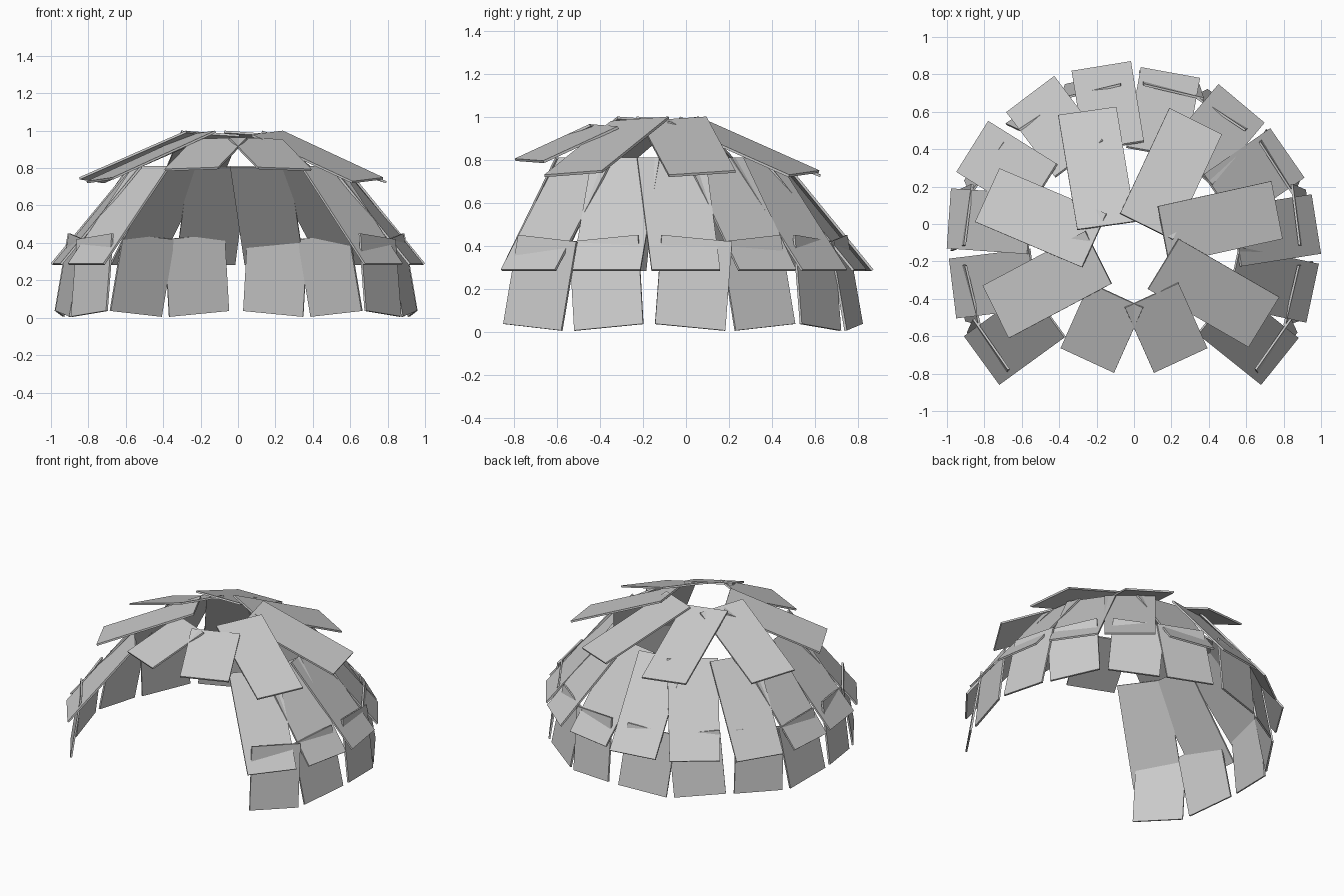
import bpy, bmesh
from math import radians, cos, sin
from mathutils import Vector, Matrix

if "Cube" in bpy.data.objects:
    bpy.data.objects.remove(bpy.data.objects["Cube"], do_unlink=True)

grey = bpy.data.materials.new("plain_grey")
grey.use_nodes = True
COLOR = (0.6, 0.6, 0.6, 1)
grey.diffuse_color = COLOR
grey.node_tree.nodes["Principled BSDF"].inputs["Base Color"].default_value = COLOR
THICK = 0.012


def panel(name, x, y, z, yaw, run, rise, width, roll=0, bank=0):
    """Thin board whose lower edge centre is x, y, z, leaning inward by run and up by rise."""
    a = radians(yaw)
    out = Vector((cos(a), sin(a), 0))
    side = Vector((-sin(a), cos(a), 0))
    up = Vector((0, 0, rise)) - out * run
    length = up.length
    up.normalize()
    frame = Matrix((side, up, side.cross(up))).transposed().to_4x4()
    frame = frame @ Matrix.Rotation(radians(roll), 4, 'Z') @ Matrix.Rotation(radians(bank), 4, 'Y')
    bm = bmesh.new()
    bmesh.ops.create_cube(bm, size=1)
    bmesh.ops.translate(bm, verts=bm.verts, vec=(0, 0.5, -0.5))
    bmesh.ops.scale(bm, verts=bm.verts, vec=(width, length, THICK))
    bmesh.ops.transform(bm, verts=bm.verts, matrix=Matrix.Translation((x, y, z)) @ frame)
    mesh = bpy.data.meshes.new(name)
    bm.to_mesh(mesh)
    bm.free()
    mesh.materials.append(grey)
    bpy.context.collection.objects.link(bpy.data.objects.new(name, mesh))


# Bottom ring: near-upright boards, mirrored, tipped alternately
bottom = [(0.78, -0.715, -34), (0.92, -0.36, -14), (0.94, 0.02, 8),
          (0.80, 0.37, 32), (0.53, 0.63, 57), (0.19, 0.785, 76)]
for i, (x, y, yaw) in enumerate(bottom):
    roll = -5.5 if i % 2 == 0 else 5.5
    panel("bottom_panel_left", x, y, 0.022, yaw, 0.065, 0.415, 0.33, roll)
    panel("bottom_panel_right", -x - 0.02, y, 0.022, 180 - yaw, 0.065, 0.415, 0.33, -roll)

# Middle ring: sloping boards, open at the front
middle = [(0.78, -0.735, -38.7), (0.955, -0.37, -12), (0.975, 0, 9), (0.82, 0.38, 34.7),
          (0.575, 0.645, 50), (0.195, 0.81, 79.7), (-0.175, 0.845, 99.2),
          (-0.555, 0.695, 127), (-0.865, 0.415, 148), (-0.99, 0.03, 176),
          (-0.97, -0.345, 187), (-0.815, -0.73, 216)]
for x, y, yaw in middle:
    panel("middle_panel", x, y, 0.29, yaw, 0.43, 0.52, 0.322)

# Top ring: long shallow roof boards around the smoke hole
top = [(0.695, -0.525, -30), (0.765, 0.075, 12.5), (0.33, 0.55, 65),
       (-0.25, 0.605, 99.5), (-0.785, 0.155, 157), (-0.74, -0.47, 208)]
for x, y, yaw in top:
    panel("roof_panel", x, y, 0.74, yaw, 0.62, 0.25, 0.315, bank=-4)

# Short roof boards above the entrance
for s in (-1, 1):
    panel("entrance_roof_panel", s * 0.25, -0.73, 0.80, -90 + s * 24, 0.38, 0.16, 0.315, bank=s * 2)
